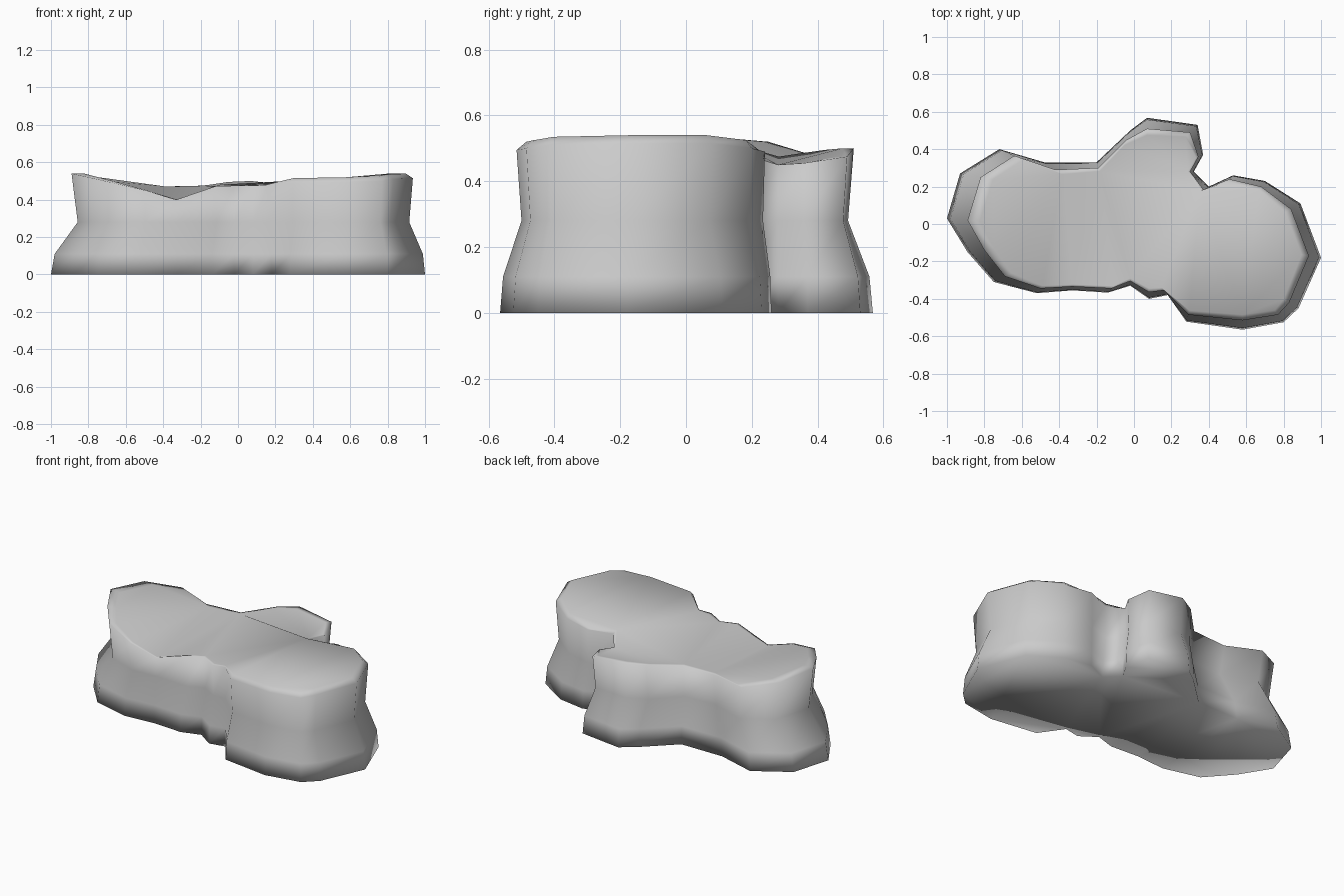
import bpy, bmesh

# outline, anticlockwise from the left tip: base x, base y, top x, top y, top z
outline = [
    (-1.0, .03, -.89, .02, .54), (-.89, -.15, -.80, -.14, .52), (-.75, -.31, -.69, -.28, .495),
    (-.52, -.37, -.50, -.345, .45), (-.33, -.355, -.33, -.335, .40), (-.14, -.367, -.12, -.345, .472),
    (-.02, -.33, -.02, -.305, .475), (.08, -.40, .08, -.365, .475), (.18, -.38, .16, -.355, .48),
    (.28, -.522, .29, -.485, .49), (.58, -.565, .58, -.515, .495), (.80, -.525, .77, -.485, .50),
    (.88, -.45, .83, -.42, .51), (1.0, -.18, .935, -.17, .515), (.89, .11, .84, .08, .515),
    (.70, .23, .68, .20, .50), (.53, .26, .51, .24, .49), (.40, .20, .37, .185, .48),
    (.32, .28, .30, .28, .45), (.37, .37, .345, .36, .455), (.34, .53, .30, .49, .475),
    (.07, .568, .07, .51, .50), (-.02, .50, -.04, .45, .495), (-.20, .33, -.19, .30, .475),
    (-.48, .33, -.42, .29, .47), (-.72, .40, -.64, .365, .485), (-.93, .27, -.82, .25, .52),
]

# rings up the side: inward shift (0 base, 1 top rim) and height
# height None means the rim height of each point
rings = [(0, 0), (.18, .11), (1.3, .28), (1, None), (1.6, None)]

bm = bmesh.new()
loops = []
for i, (t, h) in enumerate(rings):
    ring = []
    for bx, by, tx, ty, tz in outline:
        z = tz if h is None else h
        if i == 4 and tx > .25 and ty < .22:   # right lobe is gently domed
            z += .025
        ring.append(bm.verts.new((bx + (tx - bx) * t, by + (ty - by) * t, z)))
    loops.append(ring)

# side walls and rounded rim
n = len(outline)
for a, b in zip(loops, loops[1:]):
    for i in range(n):
        j = (i + 1) % n
        bm.faces.new((a[i], a[j], b[j], b[i]))

# top and bottom caps
caps = [bm.faces.new(loops[-1]), bm.faces.new(loops[0][::-1])]
bmesh.ops.triangulate(bm, faces=caps, ngon_method='BEAUTY')
bmesh.ops.recalc_face_normals(bm, faces=bm.faces[:])

mesh = bpy.data.meshes.new("rock_platform")
bm.to_mesh(mesh)
bm.free()
for p in mesh.polygons:
    p.use_smooth = True
rock = bpy.data.objects.new("rock_platform", mesh)
bpy.context.collection.objects.link(rock)
